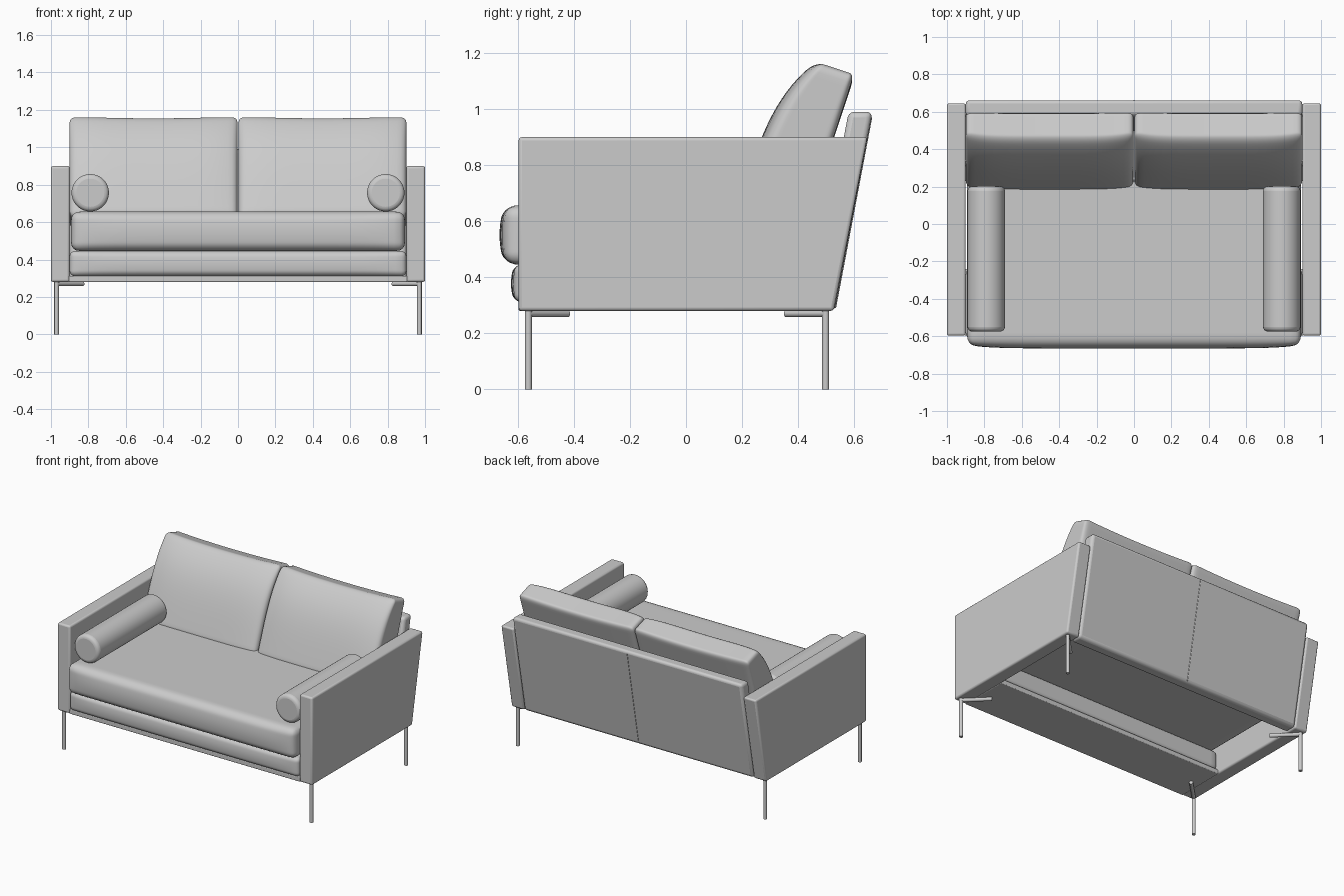
import bpy, bmesh, math
from mathutils import Vector

if "Cube" in bpy.data.objects:
    bpy.data.objects.remove(bpy.data.objects["Cube"])


def finish(bm, name, angle=35):
    bmesh.ops.recalc_face_normals(bm, faces=bm.faces[:])
    mesh = bpy.data.meshes.new(name)
    bm.to_mesh(mesh)
    bm.free()
    ob = bpy.data.objects.new(name, mesh)
    bpy.context.collection.objects.link(ob)
    bpy.ops.object.select_all(action='DESELECT')
    bpy.context.view_layer.objects.active = ob
    ob.select_set(True)
    bpy.ops.object.shade_smooth_by_angle(angle=math.radians(angle))
    return ob


def bevel(ob, width, segments=3):
    m = ob.modifiers.new("soft_edges", 'BEVEL')
    m.width, m.segments, m.limit_method = width, segments, 'ANGLE'
    m.angle_limit = math.radians(40)


def prism(name, x0, x1, profile, width):
    """Side profile of (y, z) points extruded along x."""
    bm = bmesh.new()
    face = bm.faces.new([bm.verts.new((x0, y, z)) for y, z in profile])
    new = bmesh.ops.extrude_face_region(bm, geom=[face])["geom"]
    bmesh.ops.translate(bm, vec=(x1 - x0, 0, 0),
                        verts=[g for g in new if isinstance(g, bmesh.types.BMVert)])
    ob = finish(bm, name)
    bevel(ob, width)
    return ob


def cushion(name, lo, hi, r, deform):
    """Dense rounded box; deform(point, unit) shapes it further."""
    lo, hi = Vector(lo), Vector(hi)
    mid, half = (lo + hi) / 2, (hi - lo) / 2
    bm = bmesh.new()
    bmesh.ops.create_cube(bm, size=2)
    bmesh.ops.subdivide_edges(bm, edges=bm.edges[:], cuts=25, use_grid_fill=True)
    for v in bm.verts:
        p = Vector([math.sin(c * math.pi / 2) * h for c, h in zip(v.co, half)])
        q = Vector([max(r - h, min(h - r, c)) for c, h in zip(p, half)])
        p = q + (p - q).normalized() * r
        unit = Vector([c / h for c, h in zip(p, half)])
        v.co = deform(p + mid, unit)
    return finish(bm, name, 60)


def rod(name, a, b, r, sides=16):
    a, b = Vector(a), Vector(b)
    bm = bmesh.new()
    bmesh.ops.create_cone(bm, cap_ends=True, segments=sides, radius1=r, radius2=r,
                          depth=(b - a).length)
    rot = (b - a).to_track_quat('Z', 'Y')
    for v in bm.verts:
        v.co = rot @ v.co + (a + b) / 2
    return finish(bm, name)


# Seat and base: the front swells outward
def swell(amount):
    def deform(p, u):
        front = max(0, -u.y) ** 4
        p.y -= amount * front * (1 - u.z ** 2) * (1 - u.x ** 8)
        return p
    return deform


cushion("seat_cushion", (-0.892, -0.647, 0.445), (0.892, 0.5, 0.657), 0.045, swell(0.018))
cushion("base_front_pad", (-0.9, -0.612, 0.31), (0.9, -0.24, 0.447), 0.03, swell(0.012))
prism("base_board", -0.905, 0.905,
      [(-0.597, 0.28), (-0.24, 0.28), (-0.24, 0.313), (-0.597, 0.313)], 0.005)

# Leaning back panel with its centre seam
prism("back_panel", -0.9, 0.9,
      [(0.445, 0.28), (0.53, 0.28), (0.665, 0.99), (0.58, 0.99)], 0.02)
rod("back_seam", (0, 0.532, 0.29), (0, 0.661, 0.97), 0.003, 8)


# Back cushion: leaning, thinner to the top and sides
def lean(p, u):
    t = (u.z + 1) / 2
    thick = (0.15 + 0.1 * (1 - t ** 4)) * (1 - 0.16 * abs(u.x) ** 5 * (0.4 + t * 0.6))
    s, n = t * 0.595, (1 - u.y) / 2 * thick
    y = 0.415 + 0.31 * s - 0.95 * n
    z = 0.56 + 0.95 * s + 0.31 * n - 0.012 * t * (1 - u.x ** 2)
    return Vector((p.x, y, z))


for side, label in ((-1, "left"), (1, "right")):
    x0, x1 = sorted((side * 0.003, side * 0.9))
    cushion(label + "_back_cushion", (x0, -0.12, 0), (x1, 0.12, 0.595), 0.03, lean)

    # Arm
    x0, x1 = sorted((side * 0.9, side * 1.0))
    prism(label + "_arm", x0, x1,
          [(-0.597, 0.28), (0.527, 0.28), (0.647, 0.90), (-0.597, 0.90)], 0.012)

    # Bolster
    bolster = rod(label + "_bolster", (side * 0.79, -0.575, 0.757),
                  (side * 0.79, 0.202, 0.757), 0.1, 40)
    bevel(bolster, 0.025, 4)

    # Legs with diagonal mounting bars
    for end, y, dy in (("front", -0.562, 0.14), ("back", 0.498, -0.14)):
        x = side * 0.97
        rod(f"{label}_{end}_leg", (x, y, 0), (x, y, 0.282), 0.0125)
        rod(f"{label}_{end}_leg_bar", (x, y, 0.27), (x - side * 0.14, y + dy, 0.27), 0.0125)
